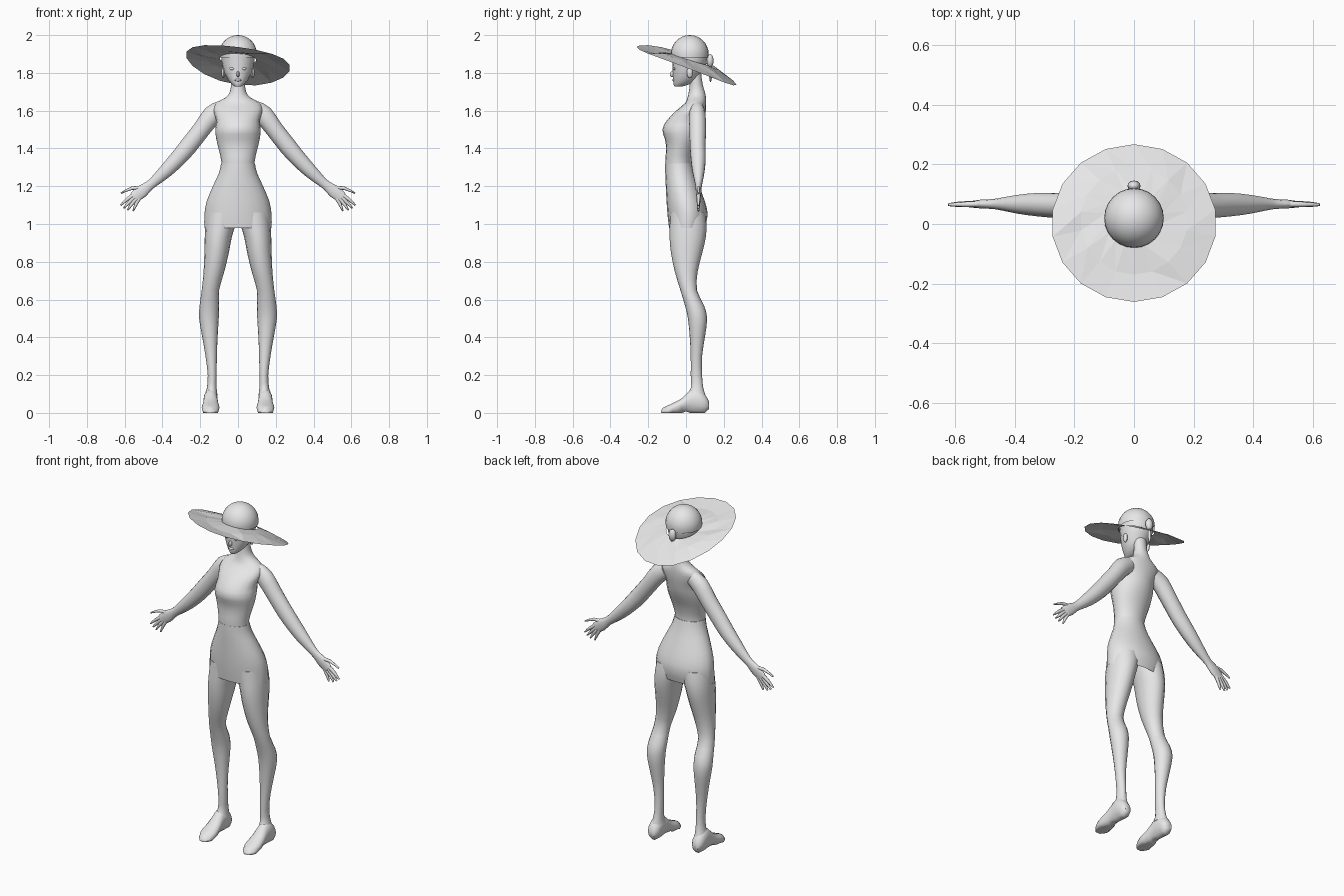
import bpy, bmesh, math, random
from mathutils import Vector

if "Cube" in bpy.data.objects:
    bpy.data.objects.remove(bpy.data.objects["Cube"])

random.seed(4)
grey = bpy.data.materials.new("plain grey")
grey.diffuse_color = (0.8, 0.8, 0.8, 1)
grey.use_nodes = True
grey.node_tree.nodes["Principled BSDF"].inputs["Base Color"].default_value = grey.diffuse_color


def finish(name, bm, angle=50):
    bmesh.ops.recalc_face_normals(bm, faces=bm.faces)
    me = bpy.data.meshes.new(name)
    bm.to_mesh(me)
    bm.free()
    me.materials.append(grey)
    ob = bpy.data.objects.new(name, me)
    bpy.context.collection.objects.link(ob)
    bpy.ops.object.select_all(action='DESELECT')
    bpy.context.view_layer.objects.active = ob
    ob.select_set(True)
    if angle:
        bpy.ops.object.shade_smooth_by_angle(angle=math.radians(angle))
    return ob


def refine(rows):
    """Insert a smooth in-between row after each row."""
    out = []
    for i in range(len(rows) - 1):
        a, b = rows[max(i - 1, 0)], rows[i]
        c, d = rows[i + 1], rows[min(i + 2, len(rows) - 1)]
        out += [b, tuple((-p + 9 * q + 9 * r - s) / 16 for p, q, r, s in zip(a, b, c, d))]
    return out + [rows[-1]]


def loft(name, rings, n=16, caps=(True, True), angle=50):
    """Skin a list of (centre, half-axis u, half-axis v) ellipses."""
    bm = bmesh.new()
    loops = []
    for c, u, v in rings:
        c, u, v = Vector(c), Vector(u), Vector(v)
        loops.append([bm.verts.new(c + u * math.cos(t) + v * math.sin(t))
                      for t in (2 * math.pi * i / n for i in range(n))])
    for a, b in zip(loops, loops[1:]):
        for i in range(n):
            bm.faces.new((a[i], a[(i + 1) % n], b[(i + 1) % n], b[i]))
    for use, lp in zip(caps, (loops[0], loops[-1])):
        if use:
            bm.faces.new(lp)
    return finish(name, bm, angle)


def upright(name, rows, **kw):
    """Rows of z, x min, x max, y min, y max."""
    return loft(name, [(((x0 + x1) / 2, (y0 + y1) / 2, z), ((x1 - x0) / 2, 0, 0),
                        (0, (y1 - y0) / 2, 0)) for z, x0, x1, y0, y1 in refine(rows)], **kw)


def limb(name, rows, n=12):
    """Rows of x, y, z, radius in the xz plane, radius in y."""
    rows = refine(rows)
    pts = [Vector(r[:3]) for r in rows]
    rings = []
    for i, r in enumerate(rows):
        d = (pts[min(i + 1, len(pts) - 1)] - pts[max(i - 1, 0)]).normalized()
        rings.append((pts[i], Vector((-d.z, 0, d.x)) * r[3], (0, r[4], 0)))
    return loft(name, rings, n)


def ball(name, loc, size, seg=12):
    bm = bmesh.new()
    bmesh.ops.create_uvsphere(bm, u_segments=seg, v_segments=seg // 2 + 2, radius=1)
    bmesh.ops.scale(bm, vec=size, verts=bm.verts)
    bmesh.ops.translate(bm, vec=loc, verts=bm.verts)
    return finish(name, bm)


def sym(rows):
    return [(z, -w, w, a, b) for z, w, a, b in rows]


# Torso and neck
upright("torso", sym([
    (1.28, .092, -.105, .035), (1.33, .088, -.11, .03), (1.40, .103, -.105, .045),
    (1.45, .115, -.112, .065), (1.50, .12, -.125, .085), (1.55, .115, -.10, .097),
    (1.60, .13, -.052, .105), (1.64, .118, -.005, .107), (1.67, .065, .008, .106),
    (1.70, .043, .015, .10), (1.74, .037, .02, .088), (1.80, .037, .02, .08)]), n=20)
# Skirt, open below
upright("skirt", sym([
    (.98, .178, -.09, .10), (1.05, .178, -.098, .115), (1.12, .166, -.103, .10),
    (1.20, .133, -.107, .07), (1.27, .101, -.11, .045), (1.32, .09, -.11, .032)]),
    n=20, caps=(False, True))

# Head and face
upright("head", sym([
    (1.727, .015, -.06, -.025), (1.74, .033, -.066, .02), (1.765, .054, -.068, .058),
    (1.80, .071, -.07, .08), (1.85, .085, -.072, .108), (1.90, .09, -.075, .115)]))
ball("nose", (0, -.07, 1.793), (.009, .016, .016), 8)
ball("lips", (0, -.064, 1.762), (.018, .009, .007), 8)

# Hat crown
bm = bmesh.new()
bmesh.ops.create_uvsphere(bm, u_segments=24, v_segments=16, radius=.1)
bmesh.ops.delete(bm, geom=[v for v in bm.verts if v.co.z < -.03], context='VERTS')
bmesh.ops.translate(bm, vec=(0, .02, 1.9), verts=bm.verts)
finish("hat_crown", bm)

# Floppy faceted brim, raised in front and drooping behind
bm = bmesh.new()
loops = []
for k, (r, cy) in enumerate([(.096, .02), (.18, .01), (.277, .003)]):
    ring = []
    for i in range(18):
        t = math.radians(20 * i + 10)
        s, c = math.sin(t), math.cos(t)
        inner = 1.872 - .03 * s - .005 * c
        outer = 1.837 - .1 * s - .035 * c + .025 * c * c
        z = inner + (outer - inner) * (0, .4, 1)[k]
        if k == 1:
            z += random.uniform(-.01, .01)
        ring.append(bm.verts.new((r * c, cy + r * s * (.955 if k == 2 else 1), z)))
    loops.append(ring)
for a, b in zip(loops, loops[1:]):
    for i in range(18):
        j = (i + 1) % 18
        bm.faces.new((a[i], a[j], b[j]))
        bm.faces.new((a[i], b[j], b[i]))
finish("hat_brim", bm, angle=0)

# Hair bun with a hanging tail
ball("hair_bun", (0, .128, 1.865), (.022, .018, .035))
ball("hair_tail", (0, .13, 1.80), (.010, .008, .05), 8)

for s, side in ((1, "right"), (-1, "left")):
    parts = []
    ball("eye_" + side, (s * .032, -.062, 1.822), (.013, .007, .007), 8)
    ball("ear_" + side, (s * .078, .02, 1.80), (.010, .016, .028), 8)

    # Leg
    parts.append(upright("leg_" + side, [
        (.09, .108, .178, .0, .105), (.13, .113, .165, .025, .092), (.2, .113, .16, .025, .085),
        (.3, .112, .172, .025, .085), (.4, .108, .189, .02, .10), (.5, .102, .206, .01, .112),
        (.57, .10, .203, -.006, .095), (.65, .10, .192, -.03, .058), (.75, .072, .182, -.06, .062),
        (.85, .048, .178, -.08, .087), (.93, .033, .176, -.087, .105),
        (1.0, .012, .172, -.086, .108), (1.06, .0, .165, -.085, .10)]))

    # Foot: rows of y, half width, bottom, top
    foot = refine([(.122, .018, .02, .06), (.10, .034, .004, .10), (.06, .038, .004, .13),
                   (.02, .037, .012, .12), (-.02, .042, .012, .08), (-.07, .047, .002, .052),
                   (-.11, .036, .001, .034), (-.132, .014, .006, .02)])
    parts.append(loft("foot_" + side, [((.145, y, (a + b) / 2), (w, 0, 0), (0, 0, (b - a) / 2))
                                       for y, w, a, b in foot], 14))
    # Flattened sole
    for v in parts[-1].data.vertices:
        if v.co.z < .025 and v.co.y < .11:
            v.co.z = 0 if v.co.z < .014 else v.co.z * .6

    # Arm down to the palm
    parts.append(limb("arm_" + side, [
        (.085, .06, 1.61, .045, .035), (.135, .06, 1.577, .052, .044),
        (.19, .062, 1.505, .047, .045), (.262, .062, 1.413, .047, .042),
        (.32, .065, 1.345, .043, .04), (.38, .066, 1.283, .037, .033),
        (.435, .067, 1.232, .028, .023), (.47, .067, 1.203, .025, .017),
        (.51, .067, 1.172, .034, .015), (.55, .066, 1.14, .029, .010)], 14))
    # Thumb and fingers: x, z from base to tip
    for k, (x0, z0, x1, z1, x2, z2) in enumerate([
            (.50, 1.19, .56, 1.19, .62, 1.163), (.552, 1.155, .59, 1.128, .622, 1.098),
            (.545, 1.147, .578, 1.113, .606, 1.083), (.535, 1.138, .563, 1.105, .585, 1.072),
            (.522, 1.138, .54, 1.105, .555, 1.068)]):
        nm = ("thumb_" if k == 0 else "finger_%d_" % k) + side
        parts.append(limb(nm, [(x0, .067, z0, .011, .010), (x1, .066, z1, .009, .009),
                               (x2, .065, z2, .004, .005)], 8))
    if s < 0:
        for p in parts:
            for v in p.data.vertices:
                v.co.x = -v.co.x
            p.data.flip_normals()
